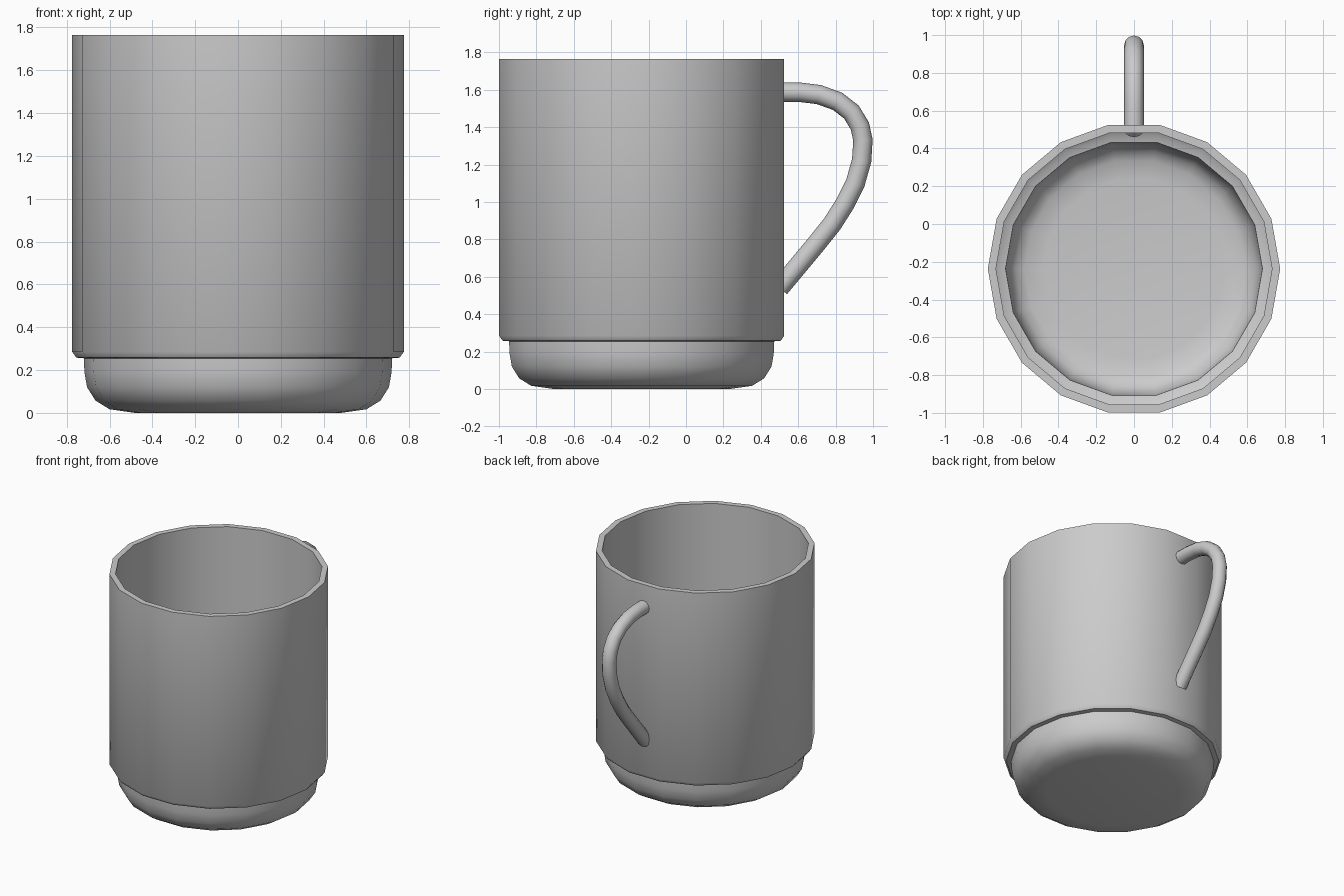
import bpy, bmesh
from math import sin, cos, radians, tau

if "Cube" in bpy.data.objects:
    bpy.data.objects.remove(bpy.data.objects["Cube"])

CY = -0.237      # cup axis offset
SIDES = 18


def finish(obj, angle):
    bpy.ops.object.select_all(action='DESELECT')
    obj.select_set(True)
    bpy.context.view_layer.objects.active = obj
    bpy.ops.object.shade_smooth_by_angle(angle=radians(angle))


def lathe(name, profile):
    """Revolve an (r, z) profile and cap both ends."""
    bm = bmesh.new()
    rings = [[bm.verts.new((r * cos(tau * i / SIDES), CY + r * sin(tau * i / SIDES), z))
              for i in range(SIDES)] for r, z in profile]
    for a, b in zip(rings, rings[1:]):
        for i in range(SIDES):
            j = (i + 1) % SIDES
            bm.faces.new((a[i], a[j], b[j], b[i]))
    bm.faces.new(rings[0][::-1])
    bm.faces.new(rings[-1])
    bmesh.ops.recalc_face_normals(bm, faces=bm.faces)
    mesh = bpy.data.meshes.new(name)
    bm.to_mesh(mesh)
    bm.free()
    obj = bpy.data.objects.new(name, mesh)
    bpy.context.collection.objects.link(obj)
    finish(obj, 35)
    return obj


# Cup: rounded foot, step, straight wall, rim, then the hollow inside
lathe("cup_body", [
    (0.48, 0.0), (0.60, 0.017), (0.665, 0.057), (0.705, 0.12), (0.717, 0.19), (0.72, 0.255),
    (0.755, 0.258), (0.774, 0.285), (0.774, 1.765),
    (0.731, 1.765), (0.731, 0.305), (0.715, 0.295), (0.68, 0.285),
    (0.676, 0.20), (0.66, 0.13), (0.63, 0.085), (0.58, 0.058), (0.48, 0.045)])

# Handle: round tube swept along a bent path
path = [(0.49, 1.588), (0.61, 1.586), (0.71, 1.574), (0.81, 1.538), (0.885, 1.48),
        (0.93, 1.405), (0.946, 1.33), (0.939, 1.22), (0.905, 1.10), (0.85, 0.99),
        (0.78, 0.88), (0.70, 0.78), (0.60, 0.66), (0.50, 0.54)]
curve = bpy.data.curves.new("handle", 'CURVE')
curve.dimensions = '3D'
curve.bevel_depth = 0.052
curve.bevel_resolution = 4
curve.use_fill_caps = True
spline = curve.splines.new('POLY')
spline.points.add(len(path) - 1)
for p, (y, z) in zip(spline.points, path):
    p.co = (0, y, z, 1)
handle = bpy.data.objects.new("handle", curve)
bpy.context.collection.objects.link(handle)
bpy.ops.object.select_all(action='DESELECT')
handle.select_set(True)
bpy.context.view_layer.objects.active = handle
bpy.ops.object.convert(target='MESH')
finish(bpy.context.view_layer.objects.active, 40)
